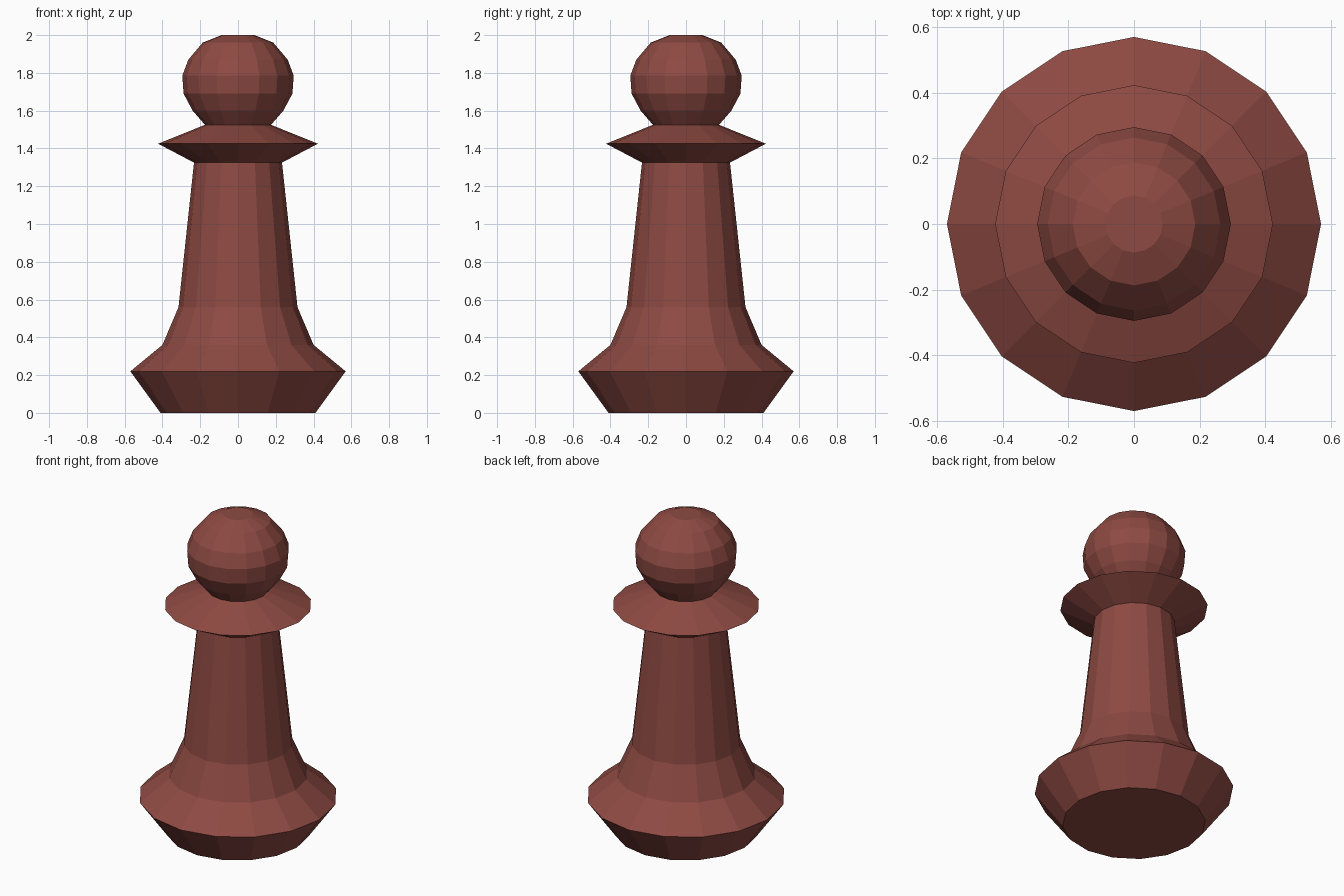
import bpy, bmesh, math

if "Cube" in bpy.data.objects:
    bpy.data.objects.remove(bpy.data.objects["Cube"])

SIDES = 16

# One flat colour
mat = bpy.data.materials.new("red_brown")
mat.diffuse_color = (0.27, 0.068, 0.055, 1)
mat.use_nodes = True
mat.node_tree.nodes["Principled BSDF"].inputs["Base Color"].default_value = mat.diffuse_color

# Outline as (radius, height), from the foot to the crown
profile = [
    (0.41, 0.0), (0.57, 0.22), (0.40, 0.36),       # base
    (0.315, 0.56), (0.233, 1.325),                 # stem
    (0.423, 1.425), (0.175, 1.525),                # collar
    (0.24, 1.60), (0.288, 1.69), (0.295, 1.785),   # head
    (0.263, 1.87), (0.187, 1.96), (0.087, 2.0),
]

# Lathe the outline into a closed, faceted solid
bm = bmesh.new()
rings = []
for r, z in profile:
    rings.append([bm.verts.new((r * math.cos(2 * math.pi * i / SIDES),
                                r * math.sin(2 * math.pi * i / SIDES), z))
                  for i in range(SIDES)])
for lower, upper in zip(rings, rings[1:]):
    for i in range(SIDES):
        j = (i + 1) % SIDES
        bm.faces.new((lower[i], lower[j], upper[j], upper[i]))
bm.faces.new(rings[0][::-1])
bm.faces.new(rings[-1])

mesh = bpy.data.meshes.new("pawn")
bm.to_mesh(mesh)
bm.free()
mesh.materials.append(mat)
bpy.context.collection.objects.link(bpy.data.objects.new("pawn", mesh))
